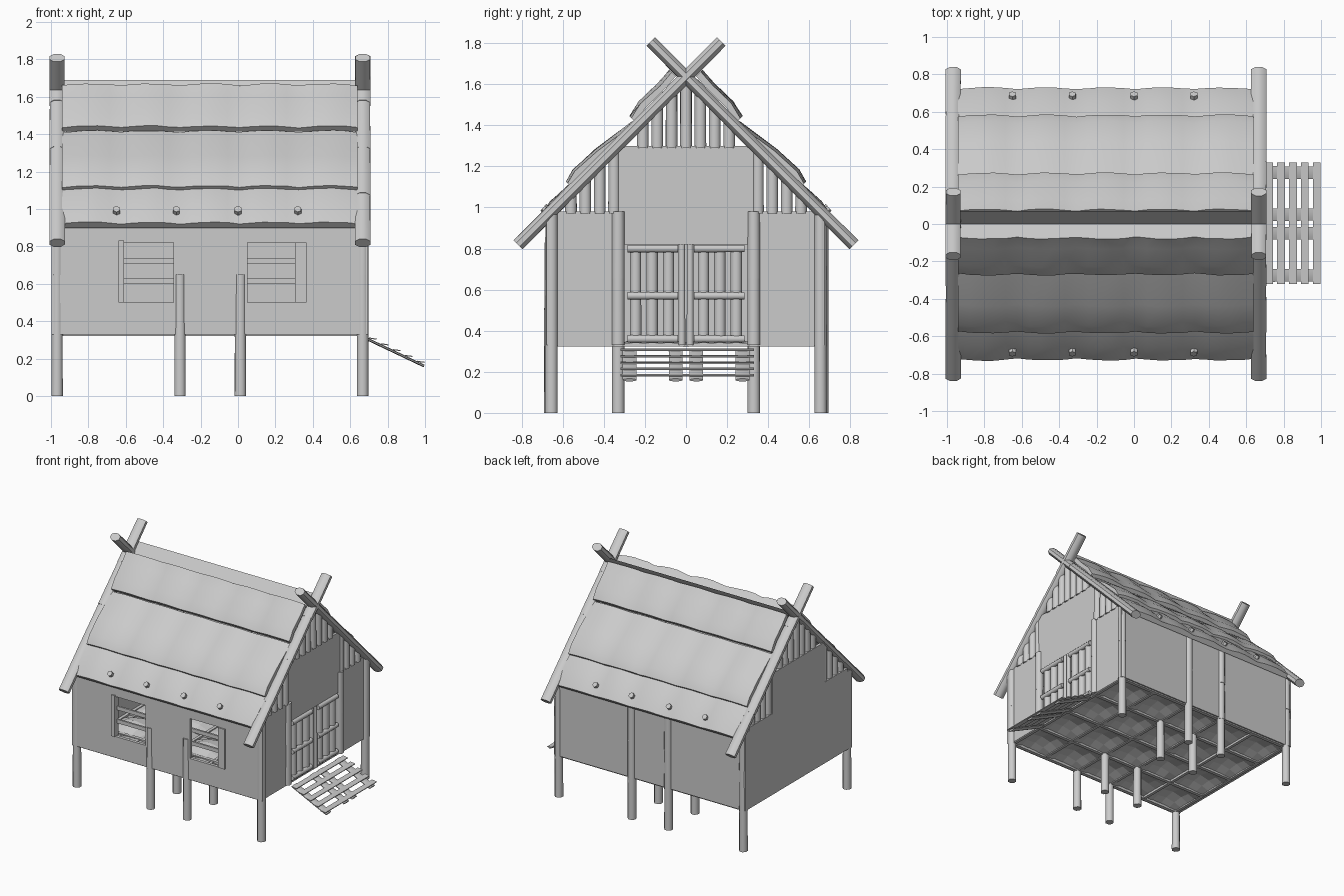
import bpy, bmesh, math, random
from mathutils import Vector, Matrix

random.seed(4)
cube = bpy.data.objects.get("Cube")
if cube:
    bpy.data.objects.remove(cube, do_unlink=True)

GREY = (0.6, 0.6, 0.6, 1)
mat = bpy.data.materials.new("plain grey")
mat.use_nodes = True
mat.diffuse_color = GREY
mat.node_tree.nodes["Principled BSDF"].inputs["Base Color"].default_value = GREY


def finish(name, bm, smooth=True):
    me = bpy.data.meshes.new(name)
    bm.to_mesh(me)
    bm.free()
    ob = bpy.data.objects.new(name, me)
    bpy.context.scene.collection.objects.link(ob)
    me.materials.append(mat)
    if smooth:
        bpy.ops.object.select_all(action="DESELECT")
        ob.select_set(True)
        bpy.context.view_layer.objects.active = ob
        bpy.ops.object.shade_smooth_by_angle(angle=math.radians(50))
    return ob


def log(bm, a, b, r, pieces=1, wide=1.0, sides=8):
    """Rough log from a to b, cut into slightly uneven pieces."""
    a, b = Vector(a), Vector(b)
    rot = (b - a).to_track_quat("Z", "X").to_matrix().to_4x4()
    step = (b - a) / pieces
    for i in range(pieces):
        r1 = r * random.uniform(0.93, 1.0)
        m = (Matrix.Translation(a + step * (i + 0.5)) @ rot
             @ Matrix.Diagonal((1, wide, 1, 1))
             @ Matrix.Rotation(math.pi / sides, 4, "Z"))
        bmesh.ops.create_cone(bm, cap_ends=True, segments=sides, radius1=r,
                              radius2=r1, depth=step.length, matrix=m)


def box(bm, x0, x1, y0, y1, z0, z1, tilt=0):
    m = (Matrix.Translation(((x0 + x1) / 2, (y0 + y1) / 2, (z0 + z1) / 2))
         @ Matrix.Rotation(tilt, 4, "Y")
         @ Matrix.Diagonal((x1 - x0, y1 - y0, z1 - z0, 1)))
    bmesh.ops.create_cube(bm, size=1, matrix=m)


def logs(name, items, **kw):
    bm = bmesh.new()
    for it in items:
        log(bm, *it, **kw)
    return finish(name, bm)


def boxes(name, items):
    bm = bmesh.new()
    for it in items:
        box(bm, *it)
    return finish(name, bm, False)


X0, X1, FLOOR, Y = -0.967, 0.667, 0.33, 0.655
MID = (-0.31, 0.013)
R = 0.033


def roof_z(y):
    return 1.636 - abs(y)


# Posts
logs("corner_posts", [((x, s * Y, 0), (x, s * Y, 0.97), R)
                      for x in (X0, X1) for s in (-1, 1)], pieces=3)
logs("back_posts", [((x, Y + 0.008, 0), (x, Y + 0.008, 0.95), R) for x in MID], pieces=3)
logs("front_posts", [((x, -Y - 0.005, 0), (x, -Y - 0.005, 0.65), R) for x in MID], pieces=2)
logs("inner_posts", [((x, s * 0.33, 0), (x, s * 0.33, FLOOR), R) for x in MID for s in (-1, 1)])
logs("door_posts", [((X1, s * 0.33, FLOOR), (X1, s * 0.33, 0.98), R) for s in (-1, 1)], pieces=2)

# Floor of bulging woven tiles with thin joists
bm = bmesh.new()
NX, NY = 20, 16
bmesh.ops.create_grid(bm, x_segments=NX, y_segments=NY, size=1)
for v in bm.verts:
    u, w = (v.co.x + 1) * 2.5, (v.co.y + 1) * 2
    bump = abs(math.sin(u * math.pi) * math.sin(w * math.pi))
    v.co = (X0 + (v.co.x + 1) / 2 * (X1 - X0), v.co.y * 0.66,
            0.325 + 0.05 * bump + 0.012 * (u % 1))
finish("floor_tiles", bm, False)
boxes("floor_joists", [(X0, X1, y - 0.014, y + 0.014, 0.32, 0.345)
                       for y in (-0.65, -0.33, 0, 0.33, 0.65)] +
      [(x - 0.012, x + 0.012, -0.66, 0.66, 0.322, 0.34)
       for x in (-0.96, -0.64, -0.31, 0.013, 0.34, 0.66)])

# Front wall pieces around the two window openings
WIN = ((-0.615, -0.345), (0.05, 0.31))
ZB, ZT, TOP = 0.5, 0.82, 0.95
F0, F1 = -0.68, -0.655
wall = [(-0.995, 0.695, F0, F1, FLOOR, ZB), (-0.995, 0.695, F0, F1, ZT, TOP),
        (-0.995, WIN[0][0], F0, F1, ZB, ZT), (WIN[0][1], WIN[1][0], F0, F1, ZB, ZT),
        (WIN[1][1], 0.695, F0, F1, ZB, ZT)]
boxes("front_wall", wall)
boxes("back_wall", [(-0.995, 0.695, 0.65, 0.675, FLOOR, TOP)])
boxes("window_bars", [(a, b, -0.66, -0.645, z, z + 0.03)
                      for a, b in WIN for z in (0.6, 0.705)])
boxes("window_jambs", [(-0.64, -0.61, -0.69, -0.64, ZB, 0.83),
                       (0.305, 0.365, -0.69, -0.66, ZB, ZT)])

# End walls
boxes("left_end_wall", [(0.655, 0.675, s * 0.33, s * 0.65, FLOOR, 0.98) for s in (-1, 1)] +
      [(0.655, 0.675, -0.33, 0.33, 0.82, 1.3)])
boxes("right_end_wall", [(-0.998, -0.975, -0.675, 0.675, FLOOR, 0.955),
                         (-0.998, -0.975, -0.62, 0.62, 0.95, 0.98),
                         (-0.998, -0.975, -0.33, 0.33, 0.95, 1.3)])

# Gable slats
slats = []
for x in (X0, X1 - 0.01):
    for i in range(-3, 4):
        slats.append(((x, i * 0.07, 1.29), (x, i * 0.07, roof_z(i * 0.07)), 0.031))
    for s in (-1, 1):
        for y in (0.35, 0.42, 0.49, 0.56):
            slats.append(((x, s * y, 0.97), (x, s * y, roof_z(y)), 0.031))
logs("gable_slats", slats)

# Rafters crossing above the ridge
logs("crossed_rafters", [((x, -s * 0.818, 0.818), (x, s * 0.172, 1.808), R)
                         for x in (X0, X1) for s in (-1, 1)], pieces=4, wide=1.35)


# Roof: overlapping wavy tile courses on each slope
def course(name, profile, side, thick=0.03):
    bm = bmesh.new()
    cols, n = 25, len(profile)
    rows = []
    for i in range(cols + 1):
        x = -0.94 + 1.58 * i / cols
        wave = 0.014 * abs(math.sin(math.pi * i / 5))
        row = []
        for k, (y, z) in enumerate(profile):
            d = wave + random.uniform(-0.003, 0.003)
            row.append(bm.verts.new((x, side * (y + d * 0.7), z + d * 0.7 - 0.01)))
        for k in range(n):
            y, z = profile[n - 1 - k]
            t = thick * 0.7
            row.append(bm.verts.new((x, side * (y - t), z - t - 0.01)))
        rows.append(row)
    for a, b in zip(rows, rows[1:]):
        for k in range(2 * n):
            j = (k + 1) % (2 * n)
            bm.faces.new((a[k], a[j], b[j], b[k]))
    bm.faces.new(rows[0])
    bm.faces.new(rows[-1])
    bmesh.ops.recalc_face_normals(bm, faces=bm.faces)
    finish(name, bm)


COURSES = (("lower", [(0.72, 0.93), (0.65, 1.03), (0.55, 1.12)]),
           ("middle", [(0.575, 1.125), (0.54, 1.185), (0.43, 1.285), (0.25, 1.42)]),
           ("upper", [(0.265, 1.445), (0.22, 1.515), (0.126, 1.605), (0.07, 1.67)]))
for label, prof in COURSES:
    for side, where in ((-1, "front"), (1, "back")):
        course(where + "_roof_" + label, prof, side)

# Open gutter along the ridge
bm = bmesh.new()
ends = [[bm.verts.new((x, y, z)) for y, z in ((-0.07, 1.66), (0, 1.6), (0.07, 1.69), (0, 1.56))]
        for x in (-0.94, 0.64)]
for k in range(4):
    j = (k + 1) % 4
    bm.faces.new((ends[0][k], ends[0][j], ends[1][j], ends[1][k]))
bmesh.ops.recalc_face_normals(bm, faces=bm.faces)
finish("ridge_gutter", bm, False)

# Peg tips near the eaves
logs("roof_pegs", [((x, s * 0.66, 0.97), (x, s * 0.695, 1.0), 0.022)
                   for x in (-0.65, -0.33, 0, 0.32) for s in (-1, 1)], sides=6)

# Double door
door = []
for s in (-1, 1):
    door.append(((X1, s * 0.02, FLOOR), (X1, s * 0.02, 0.82), 0.018))
    for y in (0.085, 0.165, 0.245):
        door.append(((X1 - 0.01, s * y, FLOOR + 0.01), (X1 - 0.01, s * y, 0.8), 0.03))
    for z in (0.36, 0.57, 0.8):
        door.append(((X1 + 0.008, s * 0.04, z), (X1 + 0.008, s * 0.285, z), 0.02))
logs("double_door", door)

# Ramp: flat stringers with thin treads
logs("ramp_stringers", [((0.69, y, 0.305), (0.995, y, 0.16), 0.008)
                        for y in (-0.275, -0.05, 0.05, 0.275)], wide=4.6)
bm = bmesh.new()
for i in range(5):
    x = 0.7 + i * 0.064
    z = 0.304 - i * 0.031
    box(bm, x, x + 0.042, -0.32, 0.33, z, z + 0.006, math.radians(8))
finish("ramp_treads", bm, False)
